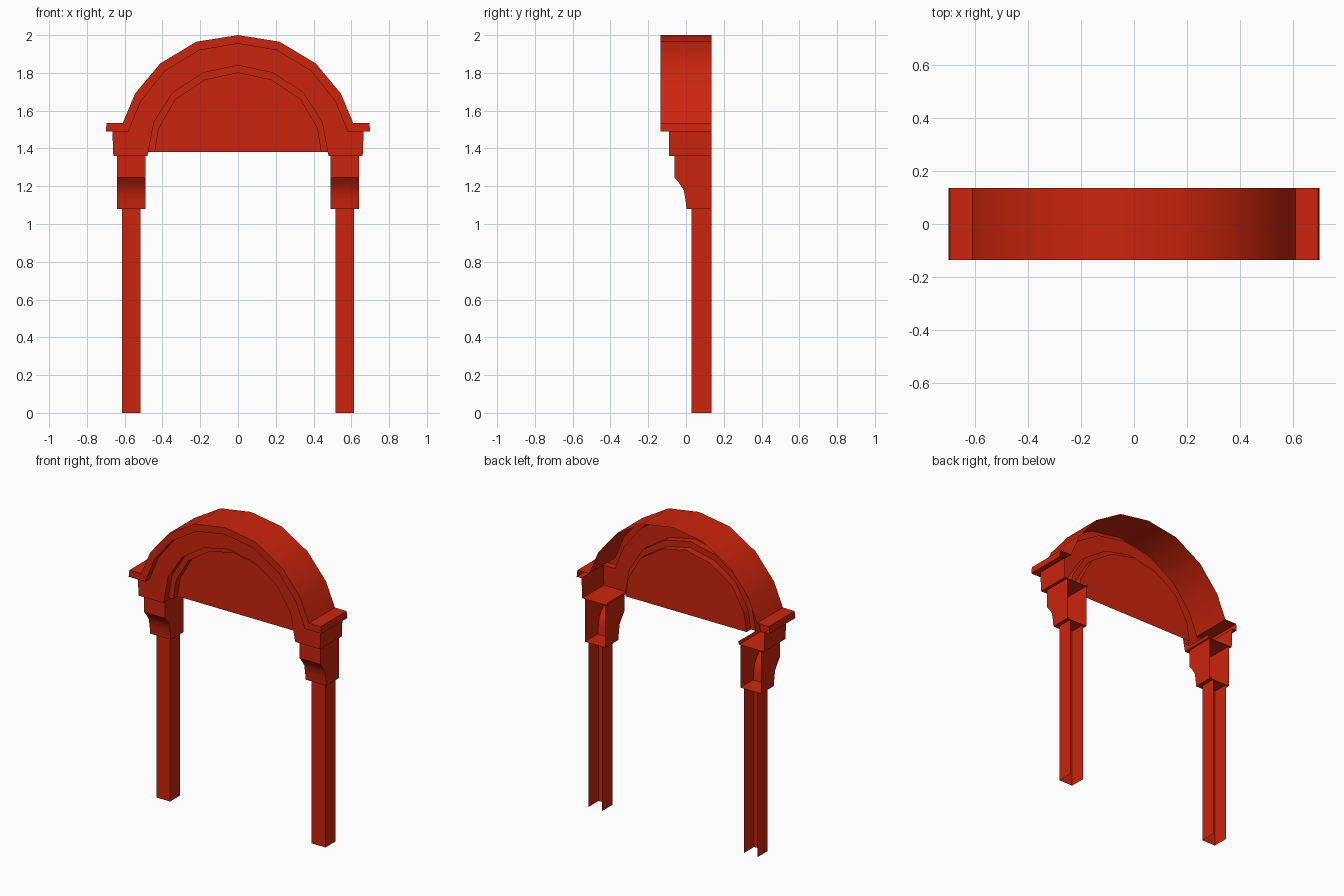
import bpy, bmesh, math

cube = bpy.data.objects.get("Cube")
if cube:
    bpy.data.objects.remove(cube)

red = bpy.data.materials.new("red paint")
red.use_nodes = True
COLOUR = (0.60, 0.018, 0.004, 1)
red.diffuse_color = COLOUR
red.node_tree.nodes["Principled BSDF"].inputs["Base Color"].default_value = COLOUR

BACK = 0.135


def full(half):
    """Mirror a half path that starts on the centre line."""
    return [(-x, z) for x, z in reversed(half)] + half[1:]


def flat(bm, points, y):
    bm.faces.new([bm.verts.new((x, y, z)) for x, z in points])


def band(bm, outer, inner, y):
    """Flat arched face between two half paths."""
    flat(bm, full(outer) + full(inner)[::-1], y)


def wall(bm, path, y0, y1):
    """Sweep an x-z path along the depth."""
    rows = [[bm.verts.new((x, y, z)) for x, z in path] for y in (y0, y1)]
    for i in range(len(path) - 1):
        bm.faces.new((rows[0][i], rows[0][i + 1], rows[1][i + 1], rows[1][i]))


def finish(bm, name):
    bmesh.ops.remove_doubles(bm, verts=bm.verts, dist=0.0005)
    bmesh.ops.recalc_face_normals(bm, faces=bm.faces)
    mesh = bpy.data.meshes.new(name)
    bm.to_mesh(mesh)
    bm.free()
    mesh.materials.append(red)
    ob = bpy.data.objects.new(name, mesh)
    bpy.context.collection.objects.link(ob)
    bpy.ops.object.select_all(action='DESELECT')
    ob.select_set(True)
    bpy.context.view_layer.objects.active = ob
    bpy.ops.object.shade_smooth_by_angle(angle=math.radians(35))
    return ob


# Half paths of the arch steps, from the crown down to the springing
crown = [(0, 2.0), (0.22, 1.965), (0.412, 1.85), (0.545, 1.69), (0.61, 1.535)]
ear = [(0.695, 1.535), (0.70, 1.49)]
step_1 = [(0, 1.955), (0.205, 1.92), (0.387, 1.81), (0.515, 1.65), (0.58, 1.49)]
step_2 = [(0, 1.84), (0.185, 1.80), (0.345, 1.695), (0.445, 1.54), (0.475, 1.38)]
step_3 = [(0, 1.80), (0.175, 1.762), (0.33, 1.66), (0.42, 1.505), (0.44, 1.38)]
block = [(0.665, 1.49), (0.66, 1.36), (0.48, 1.36)]
Y_CORNICE, Y_BAND, Y_TRIM, Y_PANEL = -0.135, -0.09, -0.045, 0.0

# Cornice with its ears
bm = bmesh.new()
band(bm, crown + ear, step_1, Y_CORNICE)
wall(bm, full(crown + ear), Y_CORNICE, BACK)
wall(bm, full(step_1 + block[:1]), Y_CORNICE, Y_BAND)
for s in (-1, 1):
    wall(bm, [(s * 0.665, 1.49), (s * 0.70, 1.49)], Y_CORNICE, BACK)
finish(bm, "cornice")

# Arch band with the blocks it springs from
bm = bmesh.new()
band(bm, step_1 + block, step_2, Y_BAND)
wall(bm, full(step_2), Y_BAND, Y_TRIM)
for s in (-1, 1):
    wall(bm, [(s * x, z) for x, z in block + step_2[-1:]], Y_BAND, BACK)
finish(bm, "arch_band")

# Inner trim and the half-round panel
bm = bmesh.new()
band(bm, step_2, step_3, Y_TRIM)
wall(bm, full(step_3), Y_TRIM, Y_PANEL)
finish(bm, "inner_trim")
bm = bmesh.new()
flat(bm, full(step_3), Y_PANEL)
finish(bm, "panel")


def channel(name, x0, x1, front, floor):
    """Hollow shaft, open at the back, with a front given as (y, z) points."""
    bm = bmesh.new()
    rows = [[bm.verts.new((x, y, z)) for y, z in front] for x in (x0, x1)]
    for i in range(len(front) - 1):
        bm.faces.new((rows[0][i], rows[0][i + 1], rows[1][i + 1], rows[1][i]))
    side = front + [(BACK, front[-1][1]), (BACK, front[0][1])]
    for x in (x0, x1):
        bm.faces.new([bm.verts.new((x, y, z)) for y, z in side])
    if floor:
        y, z = front[-1]
        wall(bm, [(x0, z), (x1, z)], y, BACK)
    finish(bm, name)


# Brackets and posts on both sides
curve = [(-0.06, 1.36), (-0.06, 1.245), (-0.037, 1.217), (-0.012, 1.18),
         (-0.003, 1.13), (0.003, 1.08)]
post = [(0.03, 1.08), (0.03, 0)]
for s, side in ((-1, "right"), (1, "left")):
    channel(side + "_bracket", s * 0.49, s * 0.64, curve, True)
    channel(side + "_post", s * 0.515, s * 0.615, post, False)
